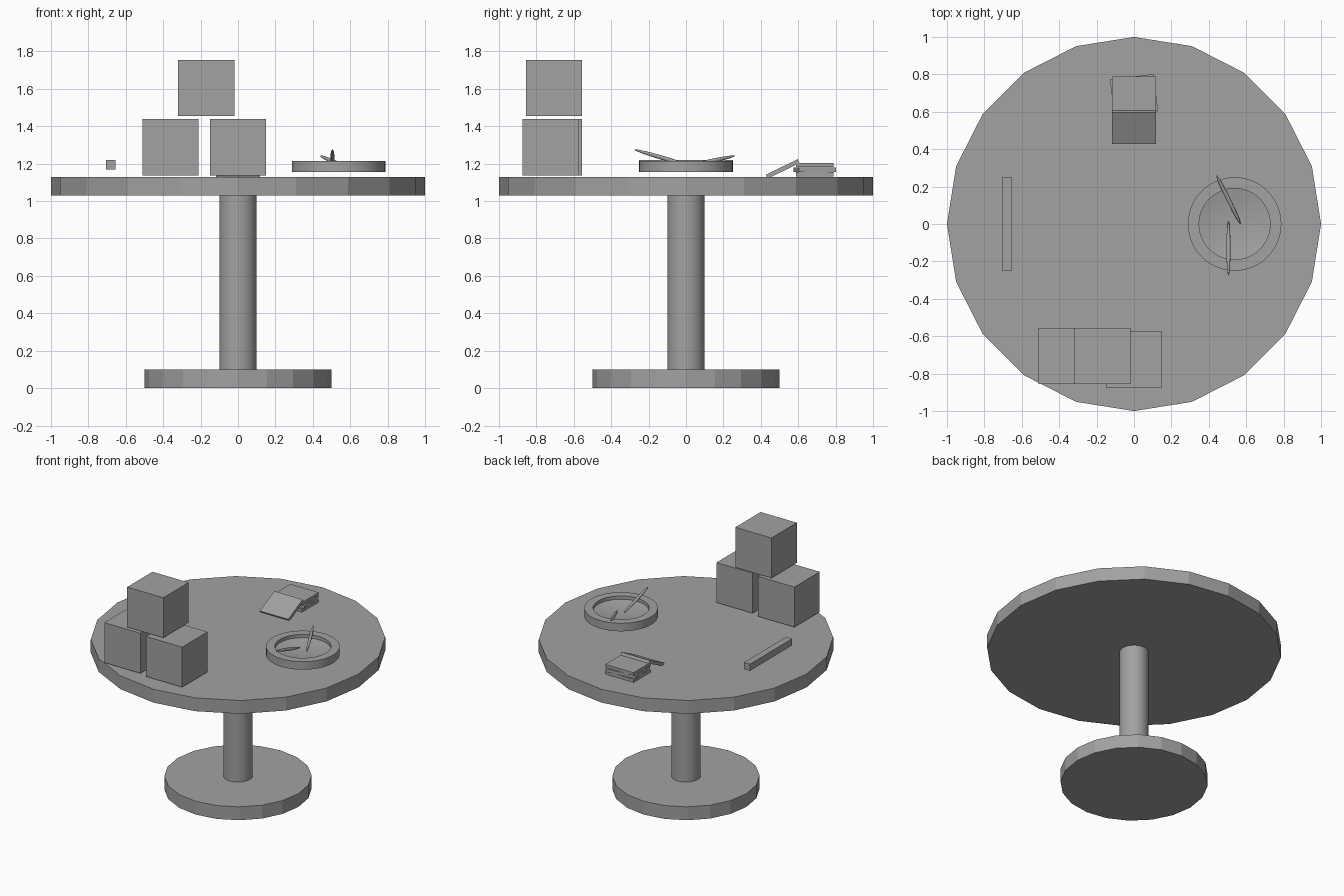
import bpy
import math
from mathutils import Vector

cube = bpy.data.objects.get("Cube")
if cube:
    bpy.data.objects.remove(cube, do_unlink=True)

GREY = (0.36, 0.36, 0.36, 1)
grey = bpy.data.materials.new("plain grey")
grey.use_nodes = True
grey.diffuse_color = GREY
grey.node_tree.nodes["Principled BSDF"].inputs["Base Color"].default_value = GREY


def finish(name, smooth=False):
    obj = bpy.context.object
    obj.name = name
    obj.data.materials.append(grey)
    bpy.ops.object.transform_apply(location=False, rotation=False, scale=True)
    if smooth:
        bpy.ops.object.shade_smooth_by_angle(angle=math.radians(30))
    return obj


def disc(name, radius, z0, z1, sides, smooth=False):
    bpy.ops.mesh.primitive_cylinder_add(
        vertices=sides, radius=radius, depth=z1 - z0, location=(0, 0, (z0 + z1) / 2))
    return finish(name, smooth)


def box(name, centre, size, tilt=0, turn=0):
    bpy.ops.mesh.primitive_cube_add(
        size=1, location=centre, rotation=(math.radians(tilt), 0, math.radians(turn)))
    bpy.context.object.scale = size
    return finish(name)


def sliver(name, start, end, thickness):
    # Long pointed ellipsoid between two points
    a, b = Vector(start), Vector(end)
    bpy.ops.mesh.primitive_uv_sphere_add(
        segments=16, ring_count=12, radius=1, location=(a + b) / 2,
        rotation=(b - a).to_track_quat('Z', 'Y').to_euler())
    bpy.context.object.scale = (thickness, thickness, (b - a).length / 2)
    return finish(name, True)


# Table
disc("table_base", 0.5, 0, 0.1, 20)
disc("table_post", 0.1, 0.1, 1.03, 32, True)
disc("table_top", 1.0, 1.03, 1.13, 20)

# Stacked blocks
for name, centre in (("left_block", (0, -0.725, 1.288)),
                     ("right_block", (-0.36, -0.705, 1.288)),
                     ("top_block", (-0.17, -0.705, 1.605))):
    box(name, centre, (0.3, 0.3, 0.3))

# Stick
box("stick", (-0.68, 0, 1.195), (0.05, 0.5, 0.05))

# Small books: a stack of three and one leaning in front
BOOK = (0.235, 0.2, 0.023)
for name, z, turn in (("bottom_book", 1.143, 0),
                      ("middle_book", 1.168, 7),
                      ("top_book", 1.193, 0)):
    box(name, (0, 0.688, z), BOOK, turn=turn)
box("leaning_book", (0, 0.517, 1.172), (0.235, 0.19, 0.023), tilt=26)

# Round dish: lathed profile with a shallow bowl
profile = [(0, 1.155), (0.25, 1.155), (0.25, 1.215), (0.19, 1.215), (0.19, 1.19)]
for step in range(1, 6):
    r = 0.19 * (1 - step / 5)
    profile.append((r, 1.17 + 0.02 * (r / 0.19) ** 2))
mesh = bpy.data.meshes.new("dish")
mesh.from_pydata([(r, 0, z) for r, z in profile],
                 [(i, i + 1) for i in range(len(profile) - 1)], [])
dish = bpy.data.objects.new("dish", mesh)
bpy.context.collection.objects.link(dish)
dish.location.x = 0.538
bpy.ops.object.select_all(action='DESELECT')
bpy.context.view_layer.objects.active = dish
dish.select_set(True)
screw = dish.modifiers.new("lathe", 'SCREW')
screw.steps = screw.render_steps = 48
screw.use_merge_vertices = True
screw.use_normal_calculate = True
bpy.ops.object.modifier_apply(modifier="lathe")
bpy.ops.object.mode_set(mode='EDIT')
bpy.ops.mesh.select_all(action='SELECT')
bpy.ops.mesh.remove_doubles(threshold=0.0005)
bpy.ops.mesh.normals_make_consistent(inside=False)
bpy.ops.object.mode_set(mode='OBJECT')
finish("dish", True)

# Slivers resting in the dish
sliver("front_sliver", (0.505, -0.275, 1.275), (0.505, 0.015, 1.19), 0.011)
sliver("back_sliver", (0.44, 0.262, 1.242), (0.57, 0.0, 1.185), 0.011)
